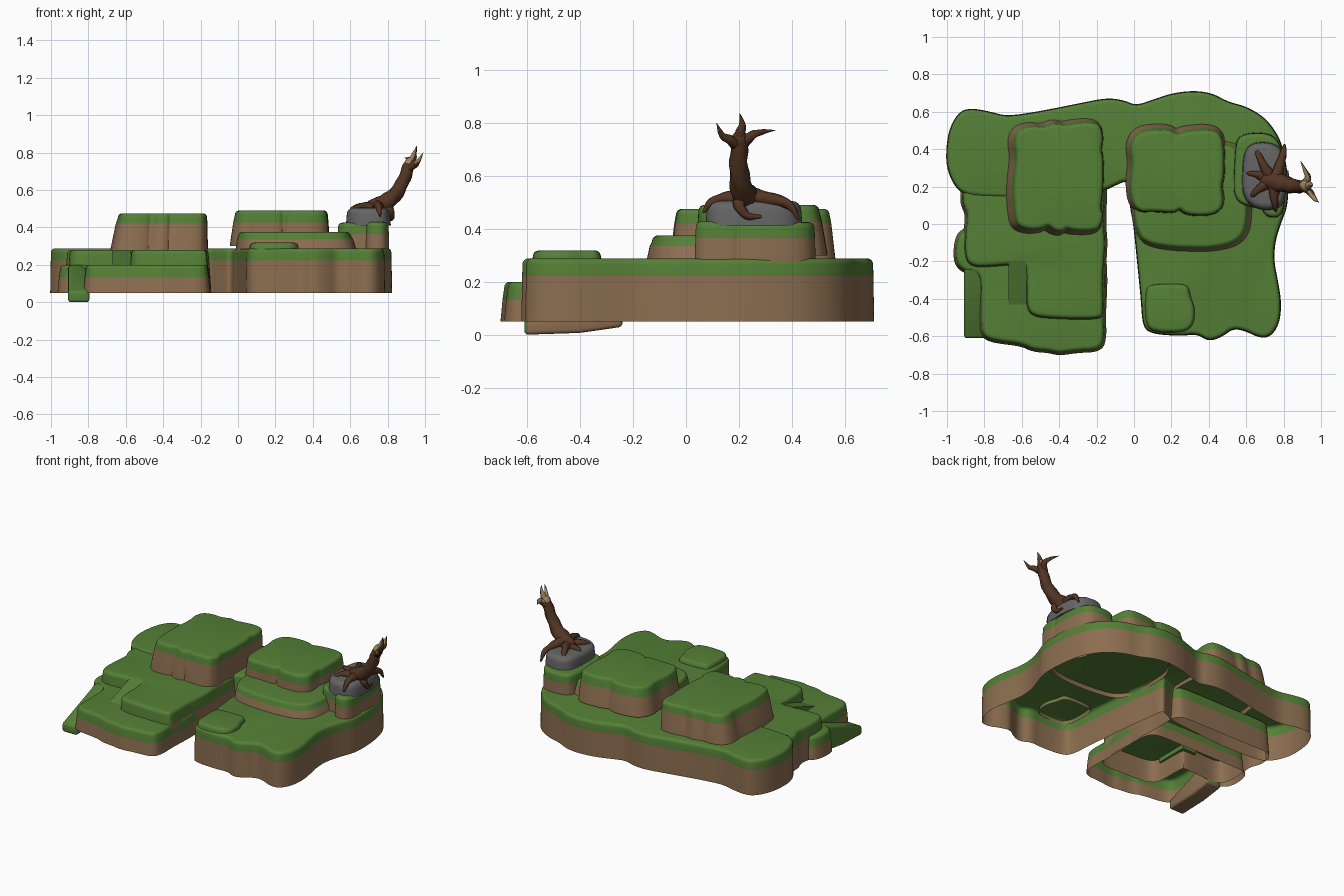
import bpy, bmesh, math
from mathutils import Vector


def mat(name, rgb):
    m = bpy.data.materials.new(name)
    m.diffuse_color = (*rgb, 1)
    return m


GRASS = mat("grass green", (0.09, 0.215, 0.037))
EARTH = mat("earth brown", (0.26, 0.155, 0.08))
STONE = mat("stone grey", (0.13, 0.13, 0.13))
BARK = mat("bark brown", (0.085, 0.036, 0.017))
TAN = mat("bare wood tan", (0.33, 0.23, 0.11))


def finish(name, bm, mats, angle=40):
    me = bpy.data.meshes.new(name)
    bm.to_mesh(me)
    bm.free()
    for m in mats:
        me.materials.append(m)
    me.shade_smooth()
    me.set_sharp_from_angle(angle=math.radians(angle))
    ob = bpy.data.objects.new(name, me)
    bpy.context.scene.collection.objects.link(ob)
    return ob


def rounded(pts, cut=0.035, n=3):
    """Round a closed outline by cutting its corners; returns it counter-clockwise."""
    p = [Vector(q) for q in pts]
    if sum(a.x * b.y - b.x * a.y for a, b in zip(p, p[1:] + p[:1])) < 0:
        p.reverse()
    for _ in range(n):
        out = []
        for a, b in zip(p, p[1:] + p[:1]):
            t = min(0.25, cut / max((b - a).length, 1e-6))
            out += [a.lerp(b, t), b.lerp(a, t)]
        p = out
    return p


def mound(name, pts, z0, zg, z1, flare=0.015, shift=(0, 0), bevel=0.022, mats=(GRASS, EARTH)):
    """Open-bottomed terrain shell: flared wall, grass band above zg, rounded rim, flat top."""
    p = rounded(pts)
    n = len(p)
    nor = []
    for i in range(n):
        t = (p[(i + 1) % n] - p[i - 1]).normalized()
        nor.append(Vector((t.y, -t.x)))
    bm = bmesh.new()
    # (height, outward offset, shift factor)
    k = (z1 - zg) / (z1 - z0)
    rows = [(z0, flare, 1), (zg, flare * k, k)]
    for a in (0, 22, 45, 68, 90):
        r = math.radians(a)
        rows.append((z1 - bevel * (1 - math.sin(r)), -bevel * (1 - math.cos(r)), 0))
    rings = []
    for z, off, s in rows:
        rings.append([bm.verts.new((q.x + m.x * off + shift[0] * s, q.y + m.y * off + shift[1] * s, z))
                      for q, m in zip(p, nor)])
    for j in range(len(rings) - 1):
        for i in range(n):
            f = bm.faces.new((rings[j][i], rings[j][(i + 1) % n], rings[j + 1][(i + 1) % n], rings[j + 1][i]))
            f.material_index = 1 if j == 0 else 0
    bm.faces.new(rings[-1])
    return finish(name, bm, mats)


# Main ground, running along the back and down the right side
mound("main_ground", [
    (-1, .3), (-1, .42), (-.98, .52), (-.93, .6), (-.87, .615), (-.78, .6), (-.68, .572), (-.5, .6),
    (-.3, .64), (-.15, .67), (-.06, .66), (.01, .63), (.1, .66), (.2, .695), (.32, .71), (.42, .695),
    (.5, .65), (.6, .625), (.7, .565), (.77, .47), (.8, .38), (.82, .25), (.82, .1), (.78, 0),
    (.75, -.1), (.745, -.2), (.765, -.3), (.785, -.42), (.775, -.53), (.73, -.6), (.67, -.605),
    (.6, -.57), (.53, -.555), (.47, -.6), (.4, -.625), (.34, -.585), (.25, -.595), (.1, -.585),
    (.05, -.55), (.04, -.4), (.02, -.2), (0, 0), (-.02, .1), (-.03, .24), (-.1, .21), (-.16, .18),
    (-.6, .14), (-.88, .15), (-.95, .19)], .05, .222, .288, flare=.004)

# Left terrace and the low step in front of it
mound("left_terrace", [
    (-.9, .24), (-.92, .12), (-.885, .05), (-.9, -.05), (-.9, -.19), (-.85, -.23), (-.6, -.21),
    (-.572, -.23), (-.572, -.45), (-.53, -.495), (-.35, -.505), (-.18, -.505), (-.165, -.47),
    (-.17, -.3), (-.155, -.1), (-.165, 0), (-.155, .24)], .05, .2, .28)
mound("low_step", [
    (-.9, -.03), (-.945, -.07), (-.955, -.2), (-.91, -.25), (-.84, -.26), (-.815, -.3), (-.815, -.58),
    (-.77, -.62), (-.6, -.64), (-.54, -.67), (-.46, -.675), (-.4, -.69), (-.3, -.675), (-.18, -.67),
    (-.16, -.6), (-.165, -.5), (-.155, -.3), (-.17, -.03)], .05, .132, .2, flare=.014)

# Raised blocks
mound("tall_left_block", [
    (-.645, .2), (-.635, .05), (-.62, -.01), (-.56, -.03), (-.49, -.025), (-.46, -.005), (-.42, -.035),
    (-.38, -.04), (-.36, -.02), (-.32, -.035), (-.2, -.035), (-.175, .0), (-.165, .05), (-.18, .08),
    (-.165, .2), (-.165, .36), (-.178, .39), (-.165, .46), (-.18, .53), (-.24, .545), (-.33, .535),
    (-.37, .525), (-.42, .54), (-.48, .515), (-.55, .525), (-.62, .5), (-.64, .44), (-.625, .36)],
    .26, .42, .475, flare=.025, shift=(-.02, 0))
mound("tall_right_block", [
    (-.02, .2), (-.005, .1), (.04, .065), (.1, .07), (.22, .06), (.245, .085), (.28, .05), (.4, .045),
    (.46, .07), (.48, .12), (.465, .2), (.48, .25), (.48, .4), (.465, .48), (.4, .505), (.28, .495),
    (.23, .475), (.19, .505), (.05, .5), (0, .46), (-.02, .4), (-.005, .32)],
    .3, .425, .49, flare=.02, shift=(-.008, .012))
mound("middle_step", [
    (.0, .3), (.0, .05), (.02, -.04), (.06, -.1), (.2, -.125), (.4, -.13), (.53, -.105), (.59, -.05),
    (.605, .05), (.6, .3), (.55, .42), (.1, .44)], .26, .335, .375, flare=.025, shift=(.01, 0))
mound("small_step", [
    (.06, -.45), (.065, -.35), (.09, -.325), (.2, -.32), (.29, -.325), (.3, -.39), (.325, -.45),
    (.32, -.53), (.28, -.575), (.15, -.58), (.07, -.56)], .26, .275, .318, flare=.006)
mound("tree_mound", [
    (.535, .25), (.535, .15), (.58, .1), (.7, .085), (.78, .1), (.805, .2), (.8, .35), (.775, .44),
    (.72, .485), (.6, .485), (.545, .45)], .26, .365, .425, flare=.005)
mound("tree_mound_nub", [
    (.685, .12), (.69, .06), (.73, .035), (.78, .04), (.805, .1), (.805, .22), (.7, .22)],
    .26, .365, .428, flare=.004)
mound("boulder", [
    (.58, .25), (.585, .15), (.63, .095), (.7, .075), (.78, .085), (.81, .15), (.815, .3), (.79, .4),
    (.73, .435), (.64, .435), (.59, .39)], .41, .43, .505, flare=.004, bevel=.035, mats=(STONE, STONE))


def ramp(name, x0, x1, prof, side_mat, bevel):
    """Sloped slab: a y-z profile extruded along x."""
    bm = bmesh.new()
    a = [bm.verts.new((x0, y, z)) for y, z in prof]
    b = [bm.verts.new((x1, y, z)) for y, z in prof]
    n = len(prof)
    bm.faces.new(a)
    bm.faces.new(b[::-1])
    for i in range(n):
        bm.faces.new((a[i], b[i], b[(i + 1) % n], a[(i + 1) % n]))
    bmesh.ops.recalc_face_normals(bm, faces=bm.faces[:])
    if bevel:
        bmesh.ops.bevel(bm, geom=bm.edges[:], offset=bevel, segments=3, affect='EDGES', profile=.5)
    bm.normal_update()
    for f in bm.faces:
        c = f.calc_center_median()
        f.material_index = side_mat if f.normal.z < -.5 or (f.normal.x > .8 and c.y > -.59) else 0
    return finish(name, bm, (GRASS, EARTH))


# Ramps linking the levels
ramp("slide_ramp", -.908, -.795, [(-.61, 0), (-.61, .06), (-.24, .2), (-.24, .03), (-.4, .007)], 1, .014)
ramp("short_ramp", -.672, -.565, [(-.43, .17), (-.43, .2), (-.2, .28), (-.2, .17)], 0, 0)


def tube(bm, pts, sides=10, sub=5):
    """Tapering smooth tube through (x, y, z, radius) points."""
    p = [Vector(q) for q in pts]
    p = [p[0] * 2 - p[1]] + p + [p[-1] * 2 - p[-2]]
    path = []
    for i in range(1, len(p) - 2):
        a, b, c, d = p[i - 1:i + 3]
        for s in range(sub):
            t = s / sub
            path.append(.5 * (2 * b + (c - a) * t + (2 * a - 5 * b + 4 * c - d) * t * t
                              + (3 * b - a - 3 * c + d) * t ** 3))
    path.append(p[-2])
    prev = None
    for i, q in enumerate(path):
        tan = (path[min(i + 1, len(path) - 1)] - path[max(i - 1, 0)]).xyz.normalized()
        u = (Vector((0, 1, .13)) if abs(tan.y) < .8 else Vector((1, 0, .1))) if prev is None else ref
        u = (u - tan * u.dot(tan)).normalized()
        ref, v = u, tan.cross(u)
        ring = []
        for k in range(sides):
            w = 2 * math.pi * k / sides
            r = max(q.w, .001) * (1 + .08 * math.sin(3 * w + i))
            ring.append(bm.verts.new(q.xyz + (u * math.cos(w) + v * math.sin(w)) * r))
        if prev:
            for k in range(sides):
                bm.faces.new((prev[k], prev[(k + 1) % sides], ring[(k + 1) % sides], ring[k]))
        else:
            bm.faces.new(ring[::-1])
        prev = ring
    bm.faces.new(prev)


# Bare leaning tree: trunk, three branches, gripping roots
bm = bmesh.new()
tube(bm, [(.71, .24, .475, .06), (.76, .225, .515, .052), (.82, .21, .555, .043), (.87, .2, .62, .036),
          (.9, .2, .69, .033), (.92, .205, .745, .03), (.93, .207, .765, .018)], 12)
for br in ([(.91, .2, .72, .026), (.935, .208, .77, .019), (.945, .212, .8, .011), (.955, .203, .835, .001)],
           [(.905, .2, .71, .024), (.945, .165, .735, .018), (.965, .135, .755, .012), (.99, .115, .8, .001)],
           [(.905, .21, .715, .024), (.93, .245, .75, .018), (.915, .285, .765, .011), (.89, .338, .772, .001)]):
    tube(bm, br, 8)
for rt in ([(.73, .25, .5, .036), (.69, .32, .515, .022), (.66, .38, .5, .014), (.65, .42, .465, .004)],
           [(.72, .22, .5, .036), (.67, .19, .512, .022), (.635, .155, .5, .014), (.615, .14, .46, .004)],
           [(.75, .2, .51, .036), (.75, .14, .515, .022), (.755, .09, .495, .015), (.76, .065, .46, .004)],
           [(.76, .25, .52, .036), (.785, .33, .51, .024), (.8, .39, .49, .017), (.805, .425, .435, .005)],
           [(.78, .22, .52, .036), (.815, .2, .49, .022), (.82, .23, .45, .015), (.82, .285, .445, .005)],
           [(.7, .25, .49, .036), (.66, .265, .51, .02), (.62, .27, .505, .012), (.59, .275, .48, .004)]):
    tube(bm, rt, 8)
bm.normal_update()
for f in bm.faces:  # pale wood on the inward-facing side of the crown
    f.material_index = 1 if f.calc_center_median().z > .745 and f.normal.x < .25 else 0
finish("bare_tree", bm, (BARK, TAN), 60)
